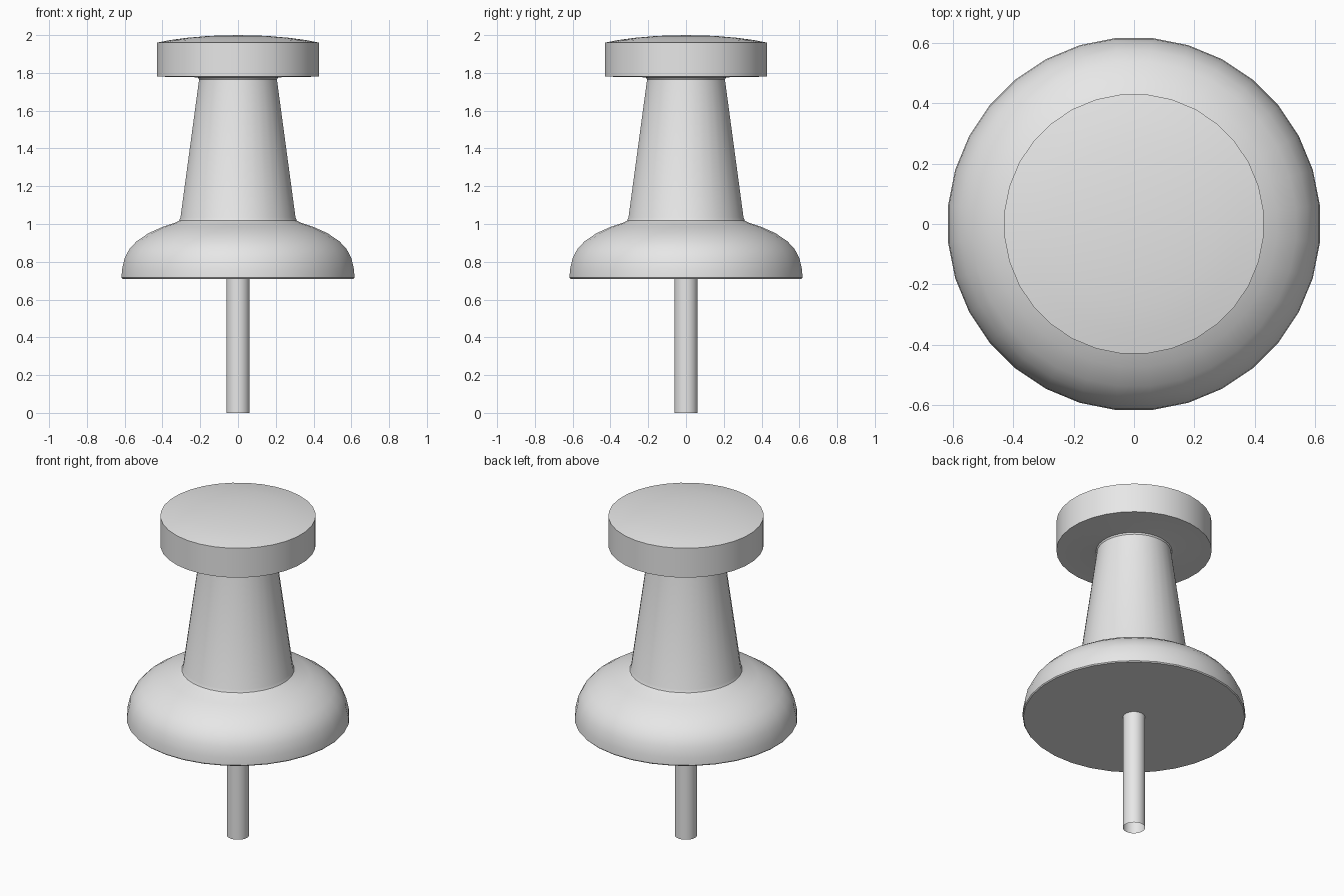
import bpy, bmesh
from math import pi, radians
from mathutils import Matrix, Vector

SIDES = 32

if "Cube" in bpy.data.objects:
    bpy.data.objects.remove(bpy.data.objects["Cube"], do_unlink=True)

grey = bpy.data.materials.new("light_grey")
grey.use_nodes = True
colour = (0.8, 0.8, 0.8, 1)
grey.diffuse_color = colour
grey.node_tree.nodes["Principled BSDF"].inputs["Base Color"].default_value = colour


def lathe(name, profile):
    """Spin a (radius, height) profile around the z axis."""
    bm = bmesh.new()
    verts = [bm.verts.new((r, 0, z)) for r, z in profile]
    edges = [bm.edges.new(pair) for pair in zip(verts, verts[1:])]
    bmesh.ops.spin(bm, geom=verts + edges, cent=(0, 0, 0), axis=(0, 0, 1),
                   angle=2 * pi, steps=SIDES, use_duplicate=False)
    bmesh.ops.remove_doubles(bm, verts=bm.verts, dist=0.0005)
    # Half a step of turn puts flat sides on the axes
    bmesh.ops.rotate(bm, verts=bm.verts, cent=Vector(),
                     matrix=Matrix.Rotation(pi / SIDES, 3, 'Z'))
    bmesh.ops.recalc_face_normals(bm, faces=bm.faces)
    mesh = bpy.data.meshes.new(name)
    bm.to_mesh(mesh)
    bm.free()
    mesh.materials.append(grey)
    obj = bpy.data.objects.new(name, mesh)
    bpy.context.collection.objects.link(obj)
    bpy.ops.object.select_all(action='DESELECT')
    obj.select_set(True)
    bpy.context.view_layer.objects.active = obj
    bpy.ops.object.shade_smooth_by_angle(angle=radians(35))
    return obj


# Plastic handle: flat underside, rounded base, tapered stem, domed cap
lathe("handle", [
    (0, 0.71), (0.615, 0.71), (0.62, 0.716),
    (0.617, 0.76), (0.603, 0.82), (0.578, 0.867), (0.54, 0.908),
    (0.475, 0.952), (0.4, 0.985), (0.335, 1.007), (0.313, 1.018),
    (0.306, 1.035), (0.207, 1.765), (0.212, 1.774), (0.24, 1.778),
    (0.432, 1.78), (0.432, 1.96), (0.36, 1.974), (0.27, 1.986),
    (0.15, 1.996), (0, 2.0),
])

# Pin: thin tube, open at the tip
lathe("pin", [(0.062, 0), (0.062, 0.71)])
